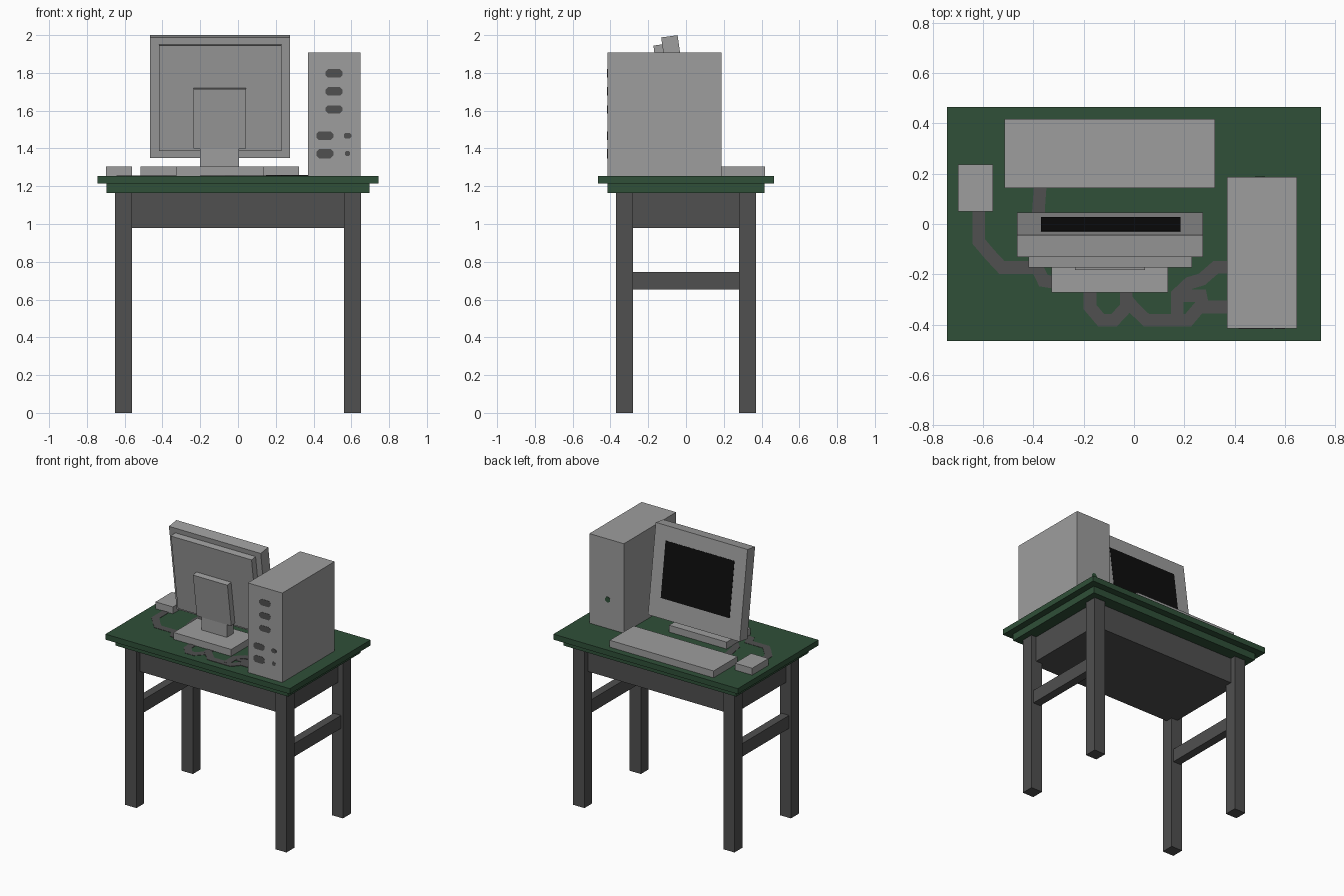
import bpy, bmesh, math
from mathutils import Vector, Matrix

if "Cube" in bpy.data.objects:
    bpy.data.objects.remove(bpy.data.objects["Cube"])


def material(name, rgb):
    m = bpy.data.materials.new(name)
    m.diffuse_color = (*rgb, 1)
    m.use_nodes = True
    m.node_tree.nodes["Principled BSDF"].inputs["Base Color"].default_value = m.diffuse_color
    return m


GREEN = material("dark green", (0.029, 0.080, 0.040))
DARK = material("dark grey", (0.080, 0.080, 0.080))
GREY = material("light grey", (0.34, 0.34, 0.34))
BLACK = material("screen black", (0.004, 0.004, 0.004))


def finish(name, bm, mat):
    bmesh.ops.recalc_face_normals(bm, faces=bm.faces)
    me = bpy.data.meshes.new(name)
    bm.to_mesh(me)
    bm.free()
    me.materials.append(mat)
    ob = bpy.data.objects.new(name, me)
    bpy.context.collection.objects.link(ob)
    return ob


def box(name, x, y, z, mat, frame=Matrix()):
    """Box from (min, max) ranges, optionally placed in a local frame."""
    bm = bmesh.new()
    bmesh.ops.create_cube(bm, size=1)
    for v in bm.verts:
        v.co = frame @ Vector([(r[0] + r[1]) / 2 + c * (r[1] - r[0])
                               for r, c in zip((x, y, z), v.co)])
    return finish(name, bm, mat)


def plate(name, outline, depth, mat):
    """Thin solid from an outline of 3D points pushed along depth."""
    bm = bmesh.new()
    f = bm.faces.new([bm.verts.new(p) for p in outline])
    r = bmesh.ops.extrude_face_region(bm, geom=[f])
    bmesh.ops.translate(bm, vec=depth,
                        verts=[g for g in r["geom"] if isinstance(g, bmesh.types.BMVert)])
    return finish(name, bm, mat)


def octagon(name, x, y, z, w, h, dy, mat):
    c = min(w, h) * 0.3
    a, b = w / 2, h / 2
    pts = [(a, b - c), (a - c, b), (c - a, b), (-a, b - c),
           (-a, c - b), (c - a, -b), (a - c, -b), (a, c - b)]
    return plate(name, [(x + p, y, z + q) for p, q in pts], (0, dy, 0), mat)


def cable(name, points, height, width=0.05):
    """Flat mitred ribbon lying on the table top."""
    p = [Vector(q) for q in points]
    left, right = [], []
    for i, q in enumerate(p):
        d0 = (q - p[i - 1]).normalized() if i else (p[1] - q).normalized()
        d1 = (p[i + 1] - q).normalized() if i < len(p) - 1 else d0
        n0, n1 = Vector((-d0.y, d0.x)), Vector((-d1.y, d1.x))
        m = (n0 + n1).normalized()
        off = m * (width / 2 / max(m.dot(n0), 0.5))
        left.append((*(q + off), TOP - 0.001))
        right.append((*(q - off), TOP - 0.001))
    return plate(name, left + right[::-1], (0, 0, height + 0.001), DARK)


TOP = 1.255

# Table: legs, side stretchers, drawer box, two-layer top
for sx, xs in ((-1, "left"), (1, "right")):
    for sy, ys in ((-1, "front"), (1, "back")):
        box(f"{ys}_{xs}_leg", sorted((sx * 0.56, sx * 0.65)),
            sorted((sy * 0.28, sy * 0.37)), (0, 1.17), DARK)
    box(f"{xs}_stretcher", sorted((sx * 0.575, sx * 0.635)),
        (-0.29, 0.29), (0.652, 0.747), DARK)
box("table_apron", (-0.61, 0.61), (-0.33, 0.33), (0.98, 1.17), DARK)
box("table_top_lower", (-0.695, 0.695), (-0.415, 0.415), (1.165, 1.215), GREEN)
box("table_top_upper", (-0.743, 0.743), (-0.465, 0.465), (1.215, TOP), GREEN)

# Computer tower with rear sockets and a power button
box("computer_tower", (0.37, 0.648), (-0.415, 0.187), (TOP, 1.907), GREY)
for i, (x, z, w, h) in enumerate([(0.508, 1.797, 0.09, 0.045), (0.508, 1.702, 0.09, 0.045),
                                  (0.508, 1.607, 0.09, 0.042), (0.46, 1.467, 0.09, 0.045),
                                  (0.46, 1.373, 0.09, 0.05), (0.58, 1.467, 0.04, 0.03),
                                  (0.58, 1.373, 0.028, 0.028)]):
    octagon(f"tower_socket_{i + 1}", x, -0.414, z, w, h, -0.003, DARK)
octagon("power_button", 0.50, 0.186, 1.465, 0.04, 0.04, 0.003, GREEN)

# Keyboard and mouse
box("keyboard", (-0.515, 0.322), (0.143, 0.418), (TOP, 1.305), GREY)
box("mouse", (-0.70, -0.56), (0.05, 0.237), (TOP, 1.305), GREY)

# Monitor stand
box("monitor_base", (-0.328, 0.136), (-0.273, 0.0), (TOP, 1.305), GREY)
box("monitor_neck", (-0.20, 0.005), (-0.135, -0.06), (1.30, 1.45), GREY)

# Tilted monitor, local frame at the bottom edge of the screen face
tilt = Matrix.Translation((0, 0.045, 1.362)) @ Matrix.Rotation(math.radians(8), 4, "X")
box("monitor_frame", (-0.465, 0.275), (-0.0875, 0), (0, 0.644), GREY, tilt)
box("monitor_back_panel", (-0.419, 0.23), (-0.1345, -0.08), (0.044, 0.607), GREY, tilt)
box("monitor_mount", (-0.235, 0.043), (-0.177, -0.13), (0.063, 0.38), GREY, tilt)
box("screen", (-0.37, 0.185), (-0.002, 0.002), (0.14, 0.54), BLACK, tilt)

# Cables on the table top
cable("mouse_cable", [(-0.617, 0.06), (-0.617, -0.07), (-0.57, -0.125), (-0.525, -0.173),
                      (-0.385, -0.173), (-0.36, -0.225), (-0.30, -0.235)], 0.002)
cable("keyboard_cable", [(-0.372, 0.16), (-0.38, 0.05), (-0.36, -0.06), (-0.28, -0.15)], 0.002)
cable("monitor_cable", [(-0.175, -0.25), (-0.175, -0.33), (-0.13, -0.383), (-0.08, -0.383),
                        (-0.03, -0.33), (-0.03, -0.25)], 0.002)
cable("power_cable", [(-0.03, -0.30), (0.0, -0.335), (0.05, -0.383), (0.215, -0.383),
                      (0.26, -0.33), (0.38, -0.33)], 0.003)
cable("signal_cable", [(0.172, -0.38), (0.172, -0.28), (0.22, -0.235), (0.27, -0.22),
                       (0.325, -0.172), (0.38, -0.172)], 0.004)
cable("cable_link", [(0.172, -0.285), (0.265, -0.285), (0.275, -0.335)], 0.0025)
